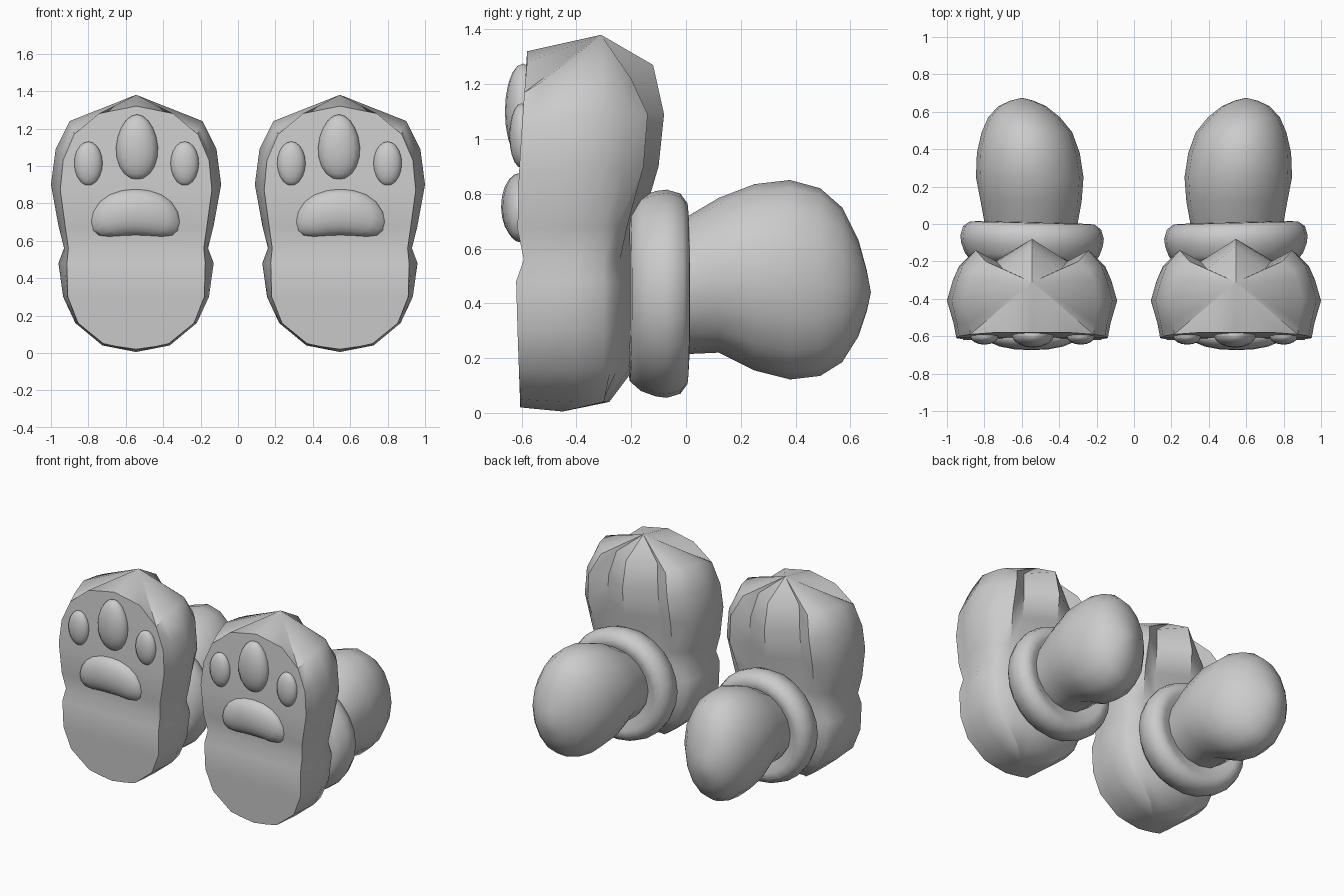
import bpy, bmesh, math

if "Cube" in bpy.data.objects:
    bpy.data.objects.remove(bpy.data.objects["Cube"])

grey = bpy.data.materials.new("soft grey")
grey.diffuse_color = (0.6, 0.6, 0.6, 1)
grey.use_nodes = True
grey.node_tree.nodes["Principled BSDF"].inputs["Base Color"].default_value = grey.diffuse_color
CX = 0.545  # centre line of each paw


def finish(name, bm, angle=40):
    """Turn a right-hand part into an object, plus its mirrored left twin."""
    bmesh.ops.recalc_face_normals(bm, faces=bm.faces)
    for side, sign in (("right", 1), ("left", -1)):
        me = bpy.data.meshes.new(side + "_" + name)
        copy = bm.copy()
        if sign < 0:
            for v in copy.verts:
                v.co.x *= -1
            bmesh.ops.reverse_faces(copy, faces=copy.faces)
        copy.to_mesh(me)
        copy.free()
        me.materials.append(grey)
        ob = bpy.data.objects.new(side + "_" + name, me)
        bpy.context.collection.objects.link(ob)
        bpy.ops.object.select_all(action='DESELECT')
        ob.select_set(True)
        bpy.context.view_layer.objects.active = ob
        bpy.ops.object.shade_smooth_by_angle(angle=math.radians(angle))
    bm.free()


def loft(rings, first=None, last=None):
    """Skin closed rings; close the ends with a fan to a point if given."""
    bm = bmesh.new()
    vs = [[bm.verts.new(p) for p in r] for r in rings]
    n = len(vs[0])
    for a, b in zip(vs, vs[1:]):
        for i in range(n):
            j = (i + 1) % n
            bm.faces.new((a[i], a[j], b[j], b[i]))
    for tip, ring in ((first, vs[0]), (last, vs[-1])):
        if tip:
            t = bm.verts.new(tip)
            for i in range(n):
                bm.faces.new((ring[i], ring[(i + 1) % n], t))
    return bm


# Foot: level sections, each with a flat sole, bulging sides and three toe lobes
# (z, sole z, sole half width, full half width, sole y, lobe y, valley y, centre y)
rows = [
    (0.04, 0.05, 0.175, 0.18, -0.605, -0.31, -0.29, -0.28),
    (0.16, 0.16, 0.31, 0.325, -0.61, -0.25, -0.21, -0.19),
    (0.30, 0.30, 0.365, 0.39, -0.615, -0.23, -0.19, -0.17),
    (0.48, 0.48, 0.37, 0.415, -0.62, -0.23, -0.19, -0.17),
    (0.56, 0.56, 0.362, 0.385, -0.592, -0.24, -0.20, -0.18),
    (0.68, 0.67, 0.378, 0.415, -0.615, -0.215, -0.22, -0.165),
    (0.90, 0.87, 0.405, 0.455, -0.61, -0.155, -0.20, -0.10),
    (1.09, 1.03, 0.39, 0.43, -0.60, -0.14, -0.20, -0.08),
    (1.24, 1.17, 0.33, 0.355, -0.59, -0.20, -0.24, -0.12),
]
rings = []
for k, (z, zs, s, w, ys, yl, yv, yc) in enumerate(rows):
    top, low = k == len(rows) - 1, k == 0
    zc = 1.32 if top else (0.02 if low else zs)      # sole centre
    zm = 1.28 if top else (0.035 if low else zs)
    back = 0.02 if top else 0
    half = [(s * 0.6, ys + (0.01 if top else 0), zm), (s, ys, zs),
            (s + (w - s) * 0.3, -0.53, (z + zs) / 2), (w, -0.41, z),
            (w * 0.93, -0.30, z), (w * 0.86, (yl - 0.30) / 2, z),
            (w * 0.70, yl, z - back), (w * 0.44, yv, z + back / 2)]
    pts = [(0, ys + (0.01 if top else 0), zc)] + half
    pts.append((0, yc, z + (0.03 if top else 0)))
    pts += [(-x, y, h) for x, y, h in reversed(half)]
    rings.append([(CX + x, y, h) for x, y, h in pts])
finish("foot", loft(rings, (CX, -0.45, 0.005), (CX, -0.31, 1.38)), 48)

# Cuff: rounded band around the ankle, leaning slightly outward
N = 24
cuff = [(0.26, -0.21), (0.32, -0.205), (0.355, -0.165), (0.375, -0.11), (0.38, -0.07),
        (0.365, -0.02), (0.33, 0.005), (0.29, 0.008), (0.24, -0.02)]
rings = []
for r, y in cuff:
    ring = []
    for i in range(N):
        a = 2 * math.pi * i / N
        x = r * math.cos(a)
        ring.append((CX + x * 1.01, y + x * 0.025, 0.435 + r * math.sin(a)))
    rings.append(ring)
finish("cuff", loft(rings, (CX, -0.2, 0.435), (CX, -0.02, 0.435)), 50)

# Leg: egg-shaped stump, given as y, x range and z range
leg = [(-0.08, 0.32, 0.78, 0.23, 0.68), (0.01, 0.30, 0.80, 0.215, 0.72),
       (0.12, 0.28, 0.82, 0.22, 0.785), (0.25, 0.27, 0.845, 0.155, 0.835),
       (0.38, 0.29, 0.84, 0.122, 0.85), (0.49, 0.33, 0.815, 0.135, 0.82),
       (0.57, 0.395, 0.78, 0.185, 0.75), (0.63, 0.47, 0.725, 0.28, 0.63),
       (0.66, 0.54, 0.66, 0.37, 0.52)]
N = 16
rings = [[((x0 + x1) / 2 + (x1 - x0) / 2 * math.cos(2 * math.pi * i / N), y,
           (z0 + z1) / 2 + (z1 - z0) / 2 * math.sin(2 * math.pi * i / N))
          for i in range(N)] for y, x0, x1, z0, z1 in leg]
finish("leg", loft(rings, None, (0.60, 0.675, 0.44)), 60)


def pad(name, x, y, z, rx, ry, rz, bend=0.0, taper=0.0):
    """Raised cushion on the sole; bend droops its ends, taper narrows its top."""
    bm = bmesh.new()
    bmesh.ops.create_uvsphere(bm, u_segments=16, v_segments=10, radius=1)
    for v in bm.verts:
        a, b, c = v.co
        if bend:  # fuller ends for the bean shape
            c *= 1 + 0.35 * a * a
        v.co = (x + rx * a * (1 - taper * c), y + ry * b, z + rz * c - bend * a * a)
    finish(name, bm, 60)


pad("middle_toe_pad", CX - 0.005, -0.595, 1.10, 0.112, 0.066, 0.175, taper=0.1)
pad("inner_toe_pad", 0.285, -0.60, 1.012, 0.076, 0.045, 0.118)
pad("outer_toe_pad", 0.80, -0.60, 1.012, 0.076, 0.045, 0.118)
pad("main_pad", CX + 0.003, -0.605, 0.753, 0.243, 0.07, 0.123, bend=0.055)
